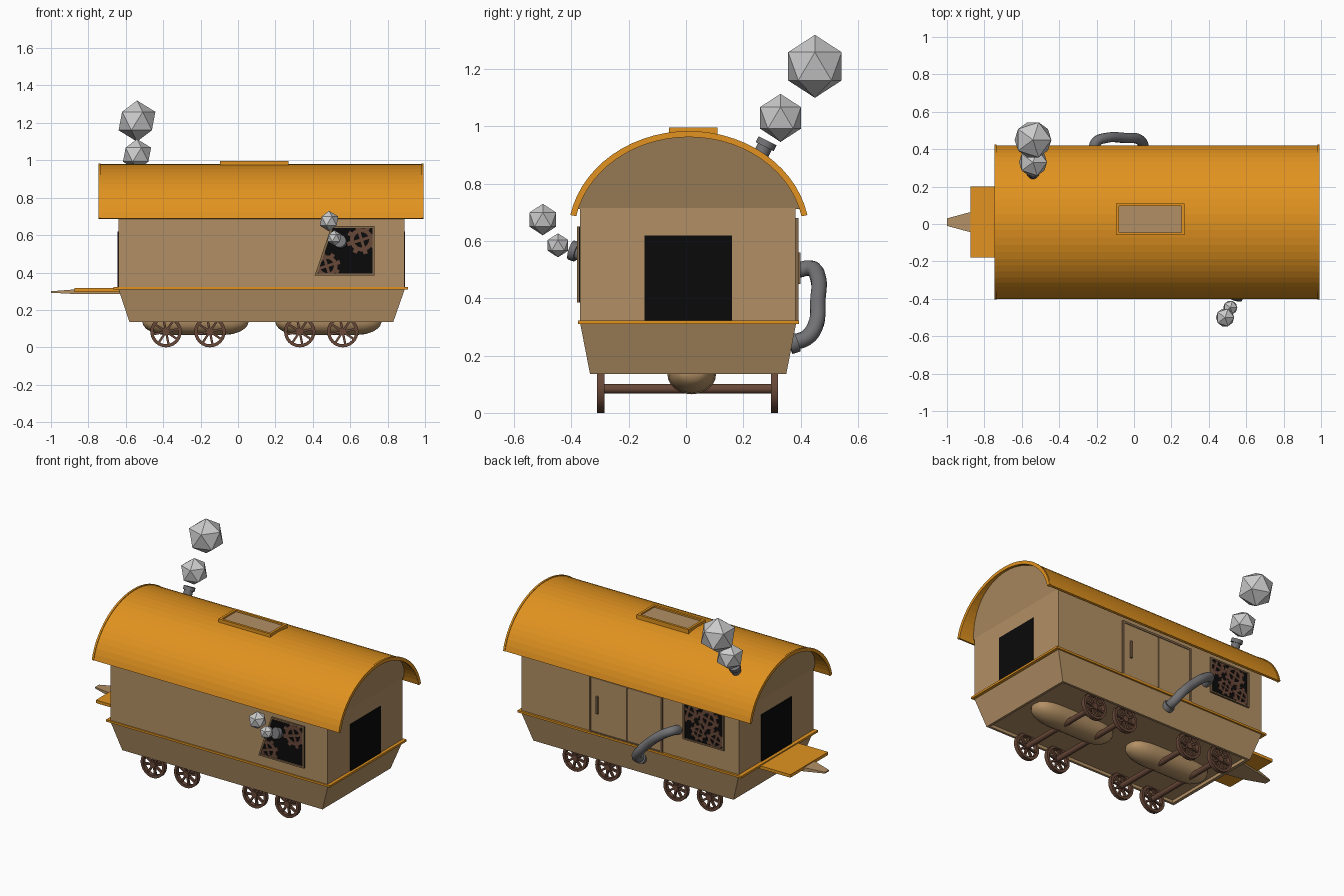
import bpy, bmesh
from math import sin, cos, pi, asin
from mathutils import Vector

if "Cube" in bpy.data.objects:
    bpy.data.objects.remove(bpy.data.objects["Cube"])


def mat(name, *rgb):
    m = bpy.data.materials.new(name)
    m.diffuse_color = (*rgb, 1)
    m.use_nodes = True
    m.node_tree.nodes["Principled BSDF"].inputs["Base Color"].default_value = m.diffuse_color
    return m


TAN = mat("tan_wood", .45, .28, .13)
ORANGE = mat("orange_paint", .75, .29, .014)
BROWN = mat("brown_wood", .14, .065, .04)
FRAME = mat("frame_wood", .23, .14, .07)
BLACK = mat("dark_opening", .003, .003, .003)
PIPE = mat("pipe_metal", .17, .17, .18)
YC = 0.01  # centre line of the wagon


def solid(name, shells, material, smooth=False, clip=None):
    """Each shell is (rings, closed): rings are bridged, then looped or capped."""
    bm = bmesh.new()
    for rings, closed in shells:
        vs = [[bm.verts.new(p) for p in r] for r in rings]
        n = len(vs[0])
        pairs = list(zip(vs, vs[1:])) + ([(vs[-1], vs[0])] if closed else [])
        for a, b in pairs:
            for i in range(n):
                bm.faces.new((a[i], a[(i + 1) % n], b[(i + 1) % n], b[i]))
        if not closed:
            bm.faces.new(vs[0])
            bm.faces.new(vs[-1])
    bmesh.ops.recalc_face_normals(bm, faces=bm.faces[:])
    for (x0, z0), (x1, z1) in zip(clip or [], (clip or [])[1:] + (clip or [])[:1]):
        bmesh.ops.bisect_plane(bm, geom=bm.verts[:] + bm.edges[:] + bm.faces[:],
                               plane_co=(x0, 0, z0), plane_no=(z1 - z0, 0, x0 - x1),
                               clear_outer=True)
    me = bpy.data.meshes.new(name)
    bm.to_mesh(me)
    bm.free()
    me.materials.append(material)
    ob = bpy.data.objects.new(name, me)
    bpy.context.collection.objects.link(ob)
    if smooth:
        bpy.ops.object.select_all(action='DESELECT')
        ob.select_set(True)
        bpy.context.view_layer.objects.active = ob
        bpy.ops.object.shade_smooth_by_angle()
    return ob


def rect(x0, x1, y0, y1, z):
    return [(x0, y0, z), (x1, y0, z), (x1, y1, z), (x0, y1, z)]


def box(name, x0, x1, y0, y1, z0, z1, m):
    return solid(name, [([rect(x0, x1, y0, y1, z0), rect(x0, x1, y0, y1, z1)], False)], m)


def at_y(pts, y):
    return [(x, y, z) for x, z in pts]


def scaled(pts, k):
    cx, cz = (sum(p[i] for p in pts) / len(pts) for i in (0, 1))
    return [(cx + (x - cx) * k, cz + (z - cz) * k) for x, z in pts]


def hoop(outer, inner, y0, y1):
    return [at_y(outer, y0), at_y(outer, y1), at_y(inner, y1), at_y(inner, y0)], True


def circle(cx, cz, r, n):
    return [(cx + r * cos(2 * pi * i / n), cz + r * sin(2 * pi * i / n)) for i in range(n)]


def bar(cx, cz, r, w, a, y0, y1):
    u, v = Vector((cos(a), sin(a))) * r, Vector((-sin(a), cos(a))) * w
    pts = [Vector((cx, cz)) + s for s in (-u - v, u - v, u + v, -u + v)]
    return [at_y(pts, y0), at_y(pts, y1)], False


def rod_shell(p, q, r, n=16):
    p, q = Vector(p), Vector(q)
    rot = (q - p).to_track_quat('Z', 'Y')
    ring = [rot @ Vector((r * cos(2 * pi * i / n), r * sin(2 * pi * i / n), 0)) for i in range(n)]
    return [[p + v for v in ring], [q + v for v in ring]], False


# Lower hull with recessed floor, trim and upper walls
solid("lower_hull", [([rect(-.56, .815, -.32, .335, .155), rect(-.56, .815, -.32, .335, .135),
                       rect(-.58, .83, -.335, .35, .135), rect(-.64, .893, -.37, .385, .315)], False)], TAN)
box("waist_trim", -.665, .91, -.377, .395, .31, .323, ORANGE)
box("upper_walls", -.64, .89, -.37, .382, .32, .75, TAN)


# Arched roof and raised end rims
def arch(grow, n=28):
    a, b, t0 = .418 + grow, .36 + grow, asin(.07 / .36)
    ts = [t0 + (pi - 2 * t0) * i / n for i in range(n + 1)]
    return [(YC + a * cos(t), .62 + b * sin(t)) for t in ts]


def roof(name, x0, x1, out, inn):
    sec = arch(out) + arch(inn)[::-1]
    solid(name, [([[(x, y, z) for y, z in sec] for x in (x0, x1)], False)], ORANGE)


roof("roof", -.74, .985, 0, -.014)
roof("roof_rim_left", -.747, -.735, .004, -.017)
roof("roof_rim_right", .98, .992, .004, -.017)

# Gables leaning outward under the roof ends
for name, x, lean in (("gable_right", .889, .085), ("gable_left", -.639, -.09)):
    prof = [(y, max(z, .712)) for y, z in arch(-.01)]
    face = [(x + lean * (z - .712) / .26, y, z) for y, z in prof]
    solid(name, [([face, [(x - lean * .2, y, z) for _, y, z in face]], False)], TAN)

# End doorways
box("right_doorway", .885, .894, -.145, .16, .323, .62, BLACK)
box("left_doorway", -.645, -.635, -.145, .16, .323, .62, BLACK)

# Roof hatch
hx0, hx1, hy0, hy1 = -.095, .27, -.06, .11
solid("hatch_frame", [([rect(hx0, hx1, hy0, hy1, .96), rect(hx0, hx1, hy0, hy1, .996),
                        rect(hx0 + .015, hx1 - .015, hy0 + .015, hy1 - .015, .996),
                        rect(hx0 + .015, hx1 - .015, hy0 + .015, hy1 - .015, .96)], True)], ORANGE)
box("hatch_panel", hx0 + .012, hx1 - .012, hy0 + .012, hy1 - .012, .96, .986, TAN)

# Step platform and tapered hitch
box("platform", -.875, -.62, -.18, .2, .297, .316, ORANGE)
solid("hitch", [([[(x, YC + s * w, z0), (x, YC + w * -s, z0), (x, YC - w * s, z1), (x, YC + w * s, z1)]
                  for x, w, z0, z1, s in ((-1, .02, .292, .3, 1), (-.87, .055, .285, .31, 1),
                                          (-.63, .1, .285, .3, 1))], False)], TAN)


# Windows with gears behind a frame
def window(name, pts, y, s, gears):
    solid(name + "_opening", [([at_y(pts, y), at_y(pts, y + s * .004)], False)], BLACK)
    solid(name + "_frame", [hoop(pts, scaled(pts, .92), y - s * .004, y + s * .011)], FRAME)
    for k, (cx, cz, r) in enumerate(gears):
        y0, y1 = y, y + s * .008
        shells = [hoop(circle(cx, cz, r * .8, 20), circle(cx, cz, r * .52, 20), y0, y1)]
        shells += [bar(cx, cz, r * .7, r * .1, i * pi / 2 + .3, y0, y1) for i in range(2)]
        shells += [bar(cx + r * .86 * cos(a), cz + r * .86 * sin(a), r * .15, r * .15, a, y0, y1)
                   for a in [i * pi / 4 + .3 for i in range(8)]]
        solid(f"{name}_gear_{k}", shells, BROWN, clip=scaled(pts, .95))


window("front_window", [(.41, .385), (.73, .385), (.73, .65), (.5, .65)], -.37, -1,
       [(.66, .575, .078), (.475, .435, .072)])
window("back_window", [(-.54, .45), (-.25, .45), (-.25, .68), (-.54, .68)], .382, 1,
       [(-.29, .64, .075), (-.43, .62, .075), (-.48, .5, .065), (-.36, .52, .055)])

# Double door on the back
frame = [(-.105, .323), (.41, .323), (.41, .68), (-.105, .68)]
inner = [(-.092, .33), (.397, .33), (.397, .667), (-.092, .667)]
solid("door_frame", [hoop(frame, inner, .375, .392)], FRAME)
box("door_left_panel", .147, .397, .375, .388, .33, .667, TAN)
box("door_right_panel", -.092, .138, .375, .388, .33, .667, TAN)
box("door_gap", .138, .147, .375, .384, .33, .667, FRAME)
box("door_handle", .345, .357, .385, .4, .45, .56, FRAME)

# Wheels and axles
for i, x in enumerate((-.385, -.15, .33, .56)):
    for side, y in (("front", -.297), ("back", .309)):
        y0, y1, z = y - .013, y + .013, .084
        shells = [hoop(circle(x, z, .084, 24), circle(x, z, .067, 24), y0, y1)]
        shells += [bar(x, z, .07, .006, a * pi / 4 + .2, y - .007, y + .007) for a in range(4)]
        shells.append(rod_shell((x, y0, z), (x, y1, z), .02))
        solid(f"wheel_{side}_{i}", shells, BROWN, True)
    solid(f"axle_{i}", [rod_shell((x, -.29, .084), (x, .3, .084), .017)], BROWN, True)

# Rounded belly tanks
for name, x in (("belly_tank_left", -.228), ("belly_tank_right", .483)):
    rings = []
    for u in [-1, -.98, -.93, -.85, -.72, -.55, .3, .5, .7, .85, .94, .98, 1]:
        e = max(0, (abs(u) - .5) / .5)
        k = max(.05, (1 - e * e) ** .5)
        rings.append([(x + .283 * u, .02 + .085 * k ** .7 * cos(t), .135 - .07 * k * sin(t))
                      for t in [pi * j / 12 for j in range(13)]]
                     + [(x + .283 * u, .02 - .085 * k ** .7, .16), (x + .283 * u, .02 + .085 * k ** .7, .16)])
    solid(name, [(rings, False)], TAN, True)

# Bent exhaust pipe on the back, with collars
cu = bpy.data.curves.new("exhaust_pipe", 'CURVE')
cu.dimensions = '3D'
cu.bevel_depth, cu.bevel_resolution, cu.resolution_u, cu.use_fill_caps = .028, 3, 6, True
path = [(-.215, .38, .495), (-.205, .435, .505), (-.15, .46, .475), (-.05, .46, .39),
        (.03, .45, .3), (.05, .42, .262), (.055, .37, .245)]
sp = cu.splines.new('BEZIER')
sp.bezier_points.add(len(path) - 1)
for bp, p in zip(sp.bezier_points, path):
    bp.co = p
    bp.handle_left_type = bp.handle_right_type = 'AUTO'
cu.materials.append(PIPE)
bpy.context.collection.objects.link(bpy.data.objects.new("exhaust_pipe", cu))
solid("pipe_collar", [rod_shell((.056, .36, .24), (.054, .388, .25), .037)], PIPE, True)


# Chimney stubs with collars
def chimney(name, base, d, r):
    b, d = Vector(base), Vector(d).normalized()
    solid(name, [rod_shell(b - d * .04, b + d * .04, r),
                 rod_shell(b + d * .022, b + d * .045, r * 1.3)], PIPE, True)


chimney("roof_chimney", (-.54, .265, .91), (0, .45, .9), .027)
chimney("window_chimney", (.555, -.36, .555), (-.25, -.9, .3), .027)

# Faceted smoke puffs
for i, (x, y, z, r) in enumerate(((-.54, .33, 1.03, .084), (-.54, .45, 1.21, .11),
                                  (.515, -.447, .585, .042), (.487, -.5, .675, .055))):
    bpy.ops.mesh.primitive_ico_sphere_add(subdivisions=1, radius=r, location=(x, y, z))
    bpy.context.object.name = f"smoke_puff_{i}"
